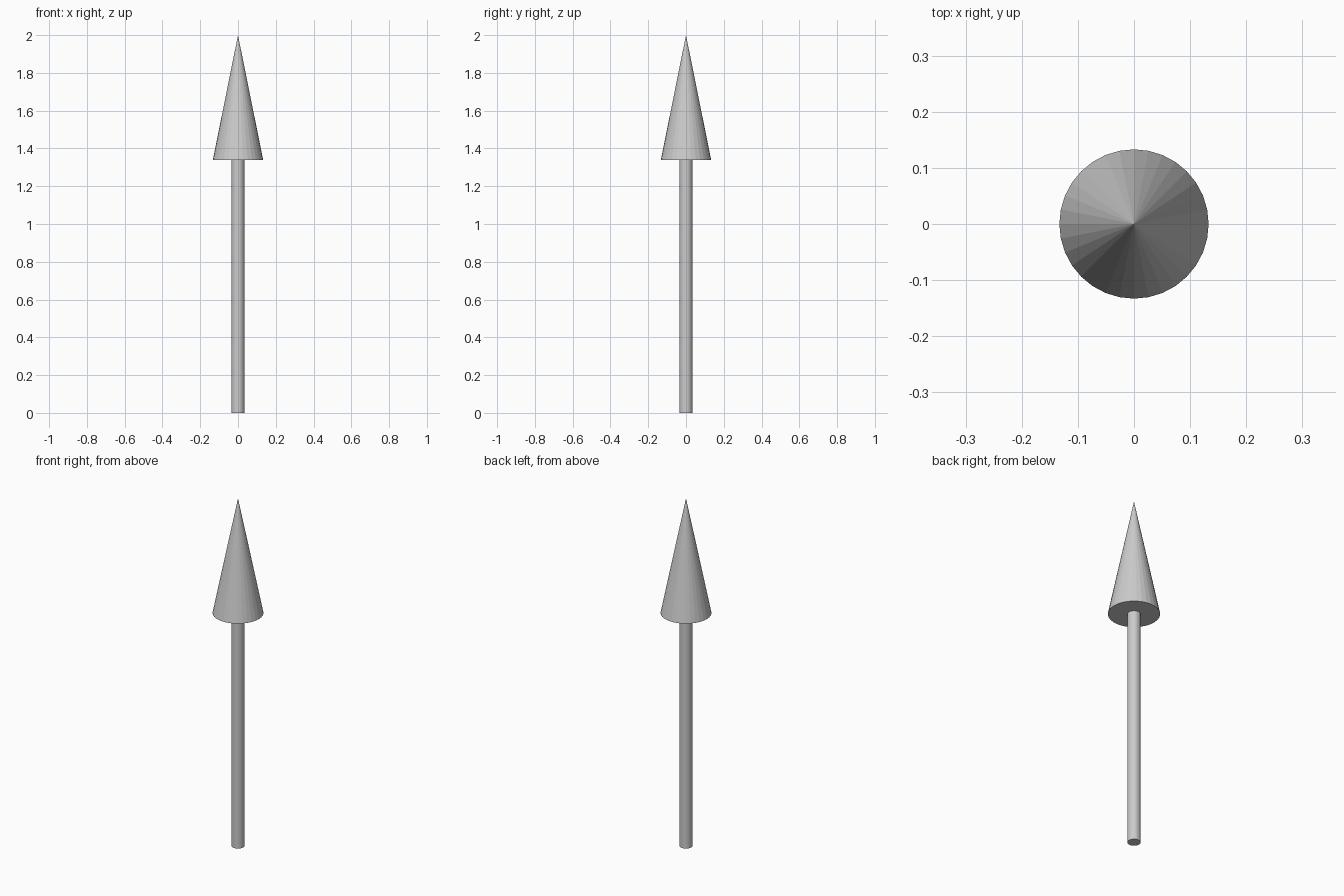
import bpy

if "Cube" in bpy.data.objects:
    bpy.data.objects.remove(bpy.data.objects["Cube"])

SIDES = 32
HEAD_Z = 1.34   # height where the head begins
TOP_Z = 2.0

# Thin straight shaft
bpy.ops.mesh.primitive_cylinder_add(vertices=SIDES, radius=0.034, depth=HEAD_Z,
                                    location=(0, 0, HEAD_Z / 2))
bpy.context.object.name = "arrow_shaft"

# Pointed head with a flat underside
bpy.ops.mesh.primitive_cone_add(vertices=SIDES, radius1=0.133, radius2=0,
                                depth=TOP_Z - HEAD_Z,
                                location=(0, 0, (TOP_Z + HEAD_Z) / 2))
bpy.context.object.name = "arrow_head"
